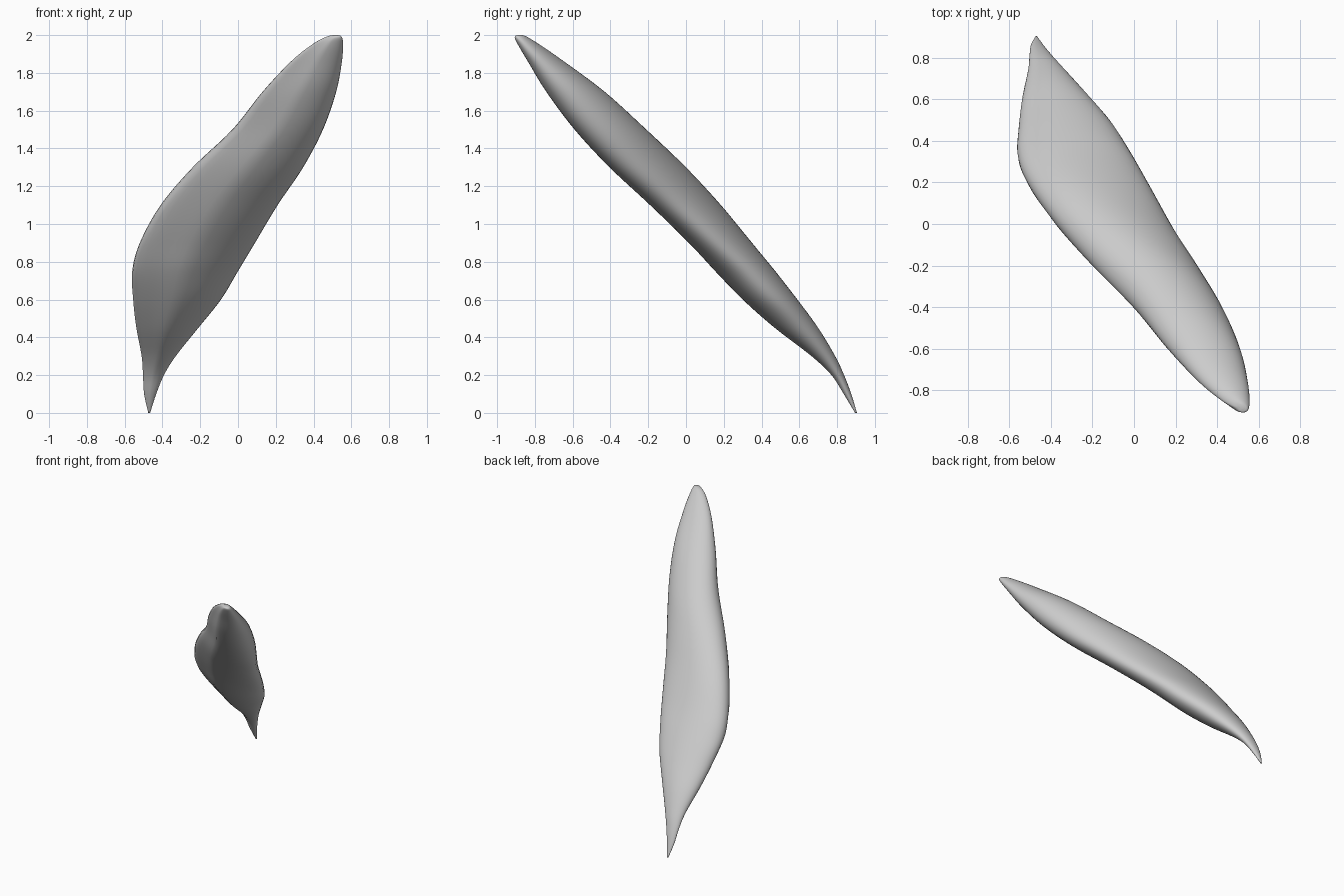
import bpy
import bmesh
from math import acos, cos, pi

SEGMENTS = 40   # points around each cross-section
STEPS = 6       # rings between two key sections
FLATTEN = 0.5   # how far the front-right flank is flattened

# Key sections: height, x range, y range, lean of the oval
SECTIONS = [
    (0.00, -.475, -.465, .895, .905, 0),
    (0.10, -.497, -.433, .835, .875, -.1),
    (0.20, -.503, -.392, .77, .837, -.1),
    (0.30, -.51, -.33, .665, .79, -.1),
    (0.45, -.538, -.21, .47, .70, -.1),
    (0.60, -.555, -.09, .30, .59, -.1),
    (0.75, -.56, 0, .155, .473, -.15),
    (0.90, -.52, .09, .015, .35, -.3),
    (1.10, -.41, .21, -.19, .185, -.45),
    (1.30, -.24, .345, -.405, 0, -.5),
    (1.50, -.03, .45, -.59, -.21, -.45),
    (1.70, .13, .52, -.74, -.43, -.4),
    (1.86, .28, .55, -.837, -.645, -.4),
    (1.95, .392, .556, -.89, -.775, -.4),
    (1.99, .465, .55, -.907, -.84, -.4),
    (2.00, .505, .53, -.89, -.865, -.4),
]


def blend(a, b, c, d, t):
    """Smooth curve from b to c, guided by the neighbours a and d."""
    return b + t / 2 * (c - a + t * (2 * a - 5 * b + 4 * c - d
                                     + t * (3 * (b - c) + d - a)))


def smooth_sections(keys):
    """Fill in extra sections between the key ones."""
    last = len(keys) - 1
    for i in range(last):
        near = [keys[max(0, min(last, i + k))] for k in (-1, 0, 1, 2)]
        for step in range(STEPS):
            yield [blend(*values, step / STEPS) for values in zip(*near)]
    yield keys[last]


def oval(section):
    """Leaning oval that fills its x and y range."""
    z, left, right, front, back, lean = section
    phase = acos(lean)
    for k in range(SEGMENTS):
        angle = 2 * pi * k / SEGMENTS
        u, v = cos(angle), cos(angle - phase)
        if u < 0 and v < 0:
            shrink = 1 - FLATTEN * u * v
            u, v = u * shrink, v * shrink
        yield ((left + right + u * (right - left)) / 2,
               (front + back + v * (back - front)) / 2, z)


cube = bpy.data.objects.get("Cube")
if cube:
    bpy.data.objects.remove(cube, do_unlink=True)

# Plain grey surface
grey = bpy.data.materials.new("light_grey")
grey.use_nodes = True
colour = (0.6, 0.6, 0.6, 1)
grey.diffuse_color = colour
grey.node_tree.nodes["Principled BSDF"].inputs["Base Color"].default_value = colour

# Slanted seed-shaped body lofted through the sections
bm = bmesh.new()
rings = [[bm.verts.new(p) for p in oval(s)] for s in smooth_sections(SECTIONS)]
for low, high in zip(rings, rings[1:]):
    for k in range(SEGMENTS):
        n = (k + 1) % SEGMENTS
        bm.faces.new((low[k], low[n], high[n], high[k]))
for ring in (rings[0], rings[-1]):
    bm.faces.new(ring)
bmesh.ops.recalc_face_normals(bm, faces=bm.faces)
for face in bm.faces:
    face.smooth = True

mesh = bpy.data.meshes.new("seed_body")
bm.to_mesh(mesh)
bm.free()
mesh.materials.append(grey)
body = bpy.data.objects.new("seed_body", mesh)
bpy.context.collection.objects.link(body)
